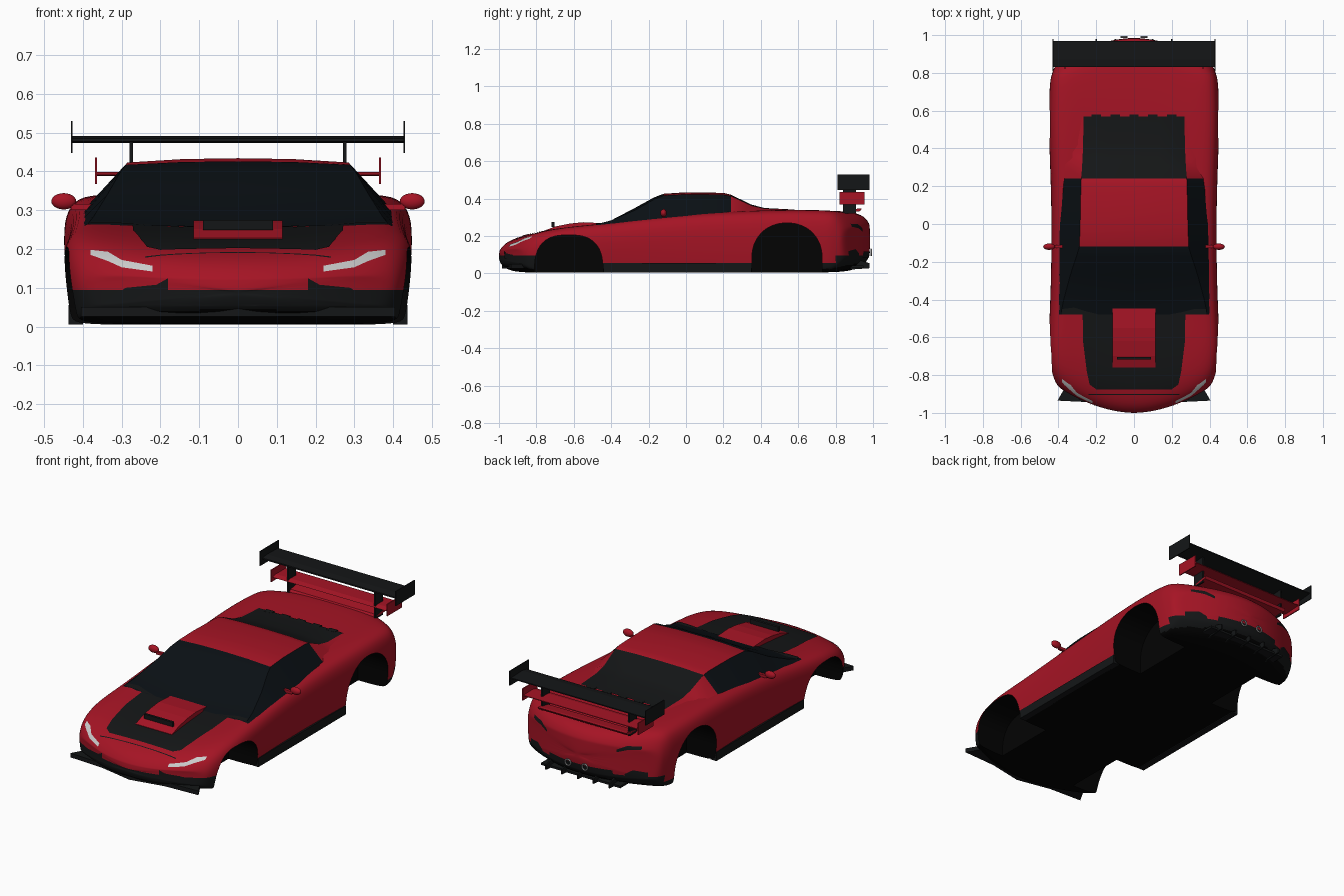
import bpy, bmesh, math
from mathutils import Vector
from mathutils.bvhtree import BVHTree

if "Cube" in bpy.data.objects:
    bpy.data.objects.remove(bpy.data.objects["Cube"])


def material(name, rgb, rough):
    m = bpy.data.materials.new(name)
    m.use_nodes = True
    m.diffuse_color = (*rgb, 1)
    shader = m.node_tree.nodes["Principled BSDF"]
    shader.inputs["Base Color"].default_value = (*rgb, 1)
    shader.inputs["Roughness"].default_value = rough
    return m


RED = material("red_paint", (0.38, 0.007, 0.018), 0.4)
BLACK = material("black_trim", (0.007, 0.008, 0.0085), 0.5)
UNDER = material("underbody_black", (0.001, 0.001, 0.001), 0.8)
GLASS = material("dark_glass", (0.003, 0.005, 0.007), 0.3)
WHITE = material("lamp_white", (0.95, 0.95, 0.95), 0.4)
STEEL = material("steel", (0.45, 0.45, 0.46), 0.4)


def make(name, verts, faces, *mats):
    me = bpy.data.meshes.new(name)
    me.from_pydata(verts, [], faces)
    ob = bpy.data.objects.new(name, me)
    bpy.context.collection.objects.link(ob)
    for m in mats:
        me.materials.append(m)
    bm = bmesh.new()
    bm.from_mesh(me)
    bmesh.ops.remove_doubles(bm, verts=bm.verts, dist=1e-5)
    bmesh.ops.recalc_face_normals(bm, faces=bm.faces)
    bm.to_mesh(me)
    bm.free()
    return ob


def smooth(ob, angle=35):
    bpy.ops.object.select_all(action='DESELECT')
    ob.select_set(True)
    bpy.context.view_layer.objects.active = ob
    bpy.ops.object.shade_smooth_by_angle(angle=math.radians(angle))


def prism(name, pts, axis, lo, hi, *mats):
    """Extrude a 2D outline along one axis."""
    def place(p, d):
        v = list(p)
        v.insert("xyz".index(axis), d)
        return v
    n = len(pts)
    verts = [place(p, d) for d in (lo, hi) for p in pts]
    faces = [range(n), range(n, 2 * n)]
    faces += [(i, (i + 1) % n, n + (i + 1) % n, n + i) for i in range(n)]
    return make(name, verts, faces, *mats)


def box(name, x, y, z, mat):
    return prism(name, [(x[0], z[0]), (x[1], z[0]), (x[1], z[1]), (x[0], z[1])],
                 "y", y[0], y[1], mat)


def loft(rings, closed):
    n = len(rings[0])
    cols = n if closed else n - 1
    faces = [(r * n + i, r * n + (i + 1) % n, (r + 1) * n + (i + 1) % n, (r + 1) * n + i)
             for r in range(len(rings) - 1) for i in range(cols)]
    return [p for ring in rings for p in ring], faces


# Body shell: station, half width, floor, shoulder height, centre height
stations = [
    (-1.0, .4, .05, .135, .125), (-.97, .42, .02, .177, .165), (-.9, .437, .006, .211, .195),
    (-.8, .447, .005, .232, .22), (-.63, .453, .005, .252, .24), (-.45, .445, .005, .267, .25),
    (-.2, .437, .005, .3, .28), (.1, .437, .005, .325, .31), (.35, .446, .005, .336, .332),
    (.55, .453, .005, .34, .337), (.8, .447, .005, .338, .336), (.9, .44, .015, .326, .328),
    (.96, .43, .045, .295, .305), (.985, .42, .075, .25, .265)]
section = [(.5, 0), (.93, 0), (.965, .06), (.98, .2), (1, .5), (1, .74), (.965, .93), (.86, 1.01)]


def body_ring(t, w, zb, zs, zt, scale=1):
    half = [(w * a, zb + (zs - zb) * b) for a, b in section]
    half += [(.6 * w, (zs + zt) / 2), (.3 * w, zt)]
    ring = [(0, zb)] + half + [(0, zt)] + [(-x, z) for x, z in reversed(half)]
    mid = (zb + zt) / 2
    # Bow the nose and tail back toward the corners
    bow = .15 * max(0, min(1, (-.6 - t) / .4)) - .15 * max(0, min(1, (t - .7) / .27))
    return [(x * scale, t + bow * (x * scale / .42) ** 2, mid + (z - mid) * scale)
            for x, z in ring]


caps = (0, .3, .6, .9)
rings = [body_ring(*stations[0], s) for s in caps]
rings += [body_ring(*s) for s in stations]
rings += [body_ring(*stations[-1], s) for s in reversed(caps)]
body = make("body_shell", *loft(rings, True), RED, BLACK, UNDER)
bpy.context.view_layer.objects.active = body
body.modifiers.new("smooth", 'SUBSURF').levels = 2
bpy.ops.object.modifier_apply(modifier="smooth")

# Wheel arch openings: y centre, z centre, half width, height, squareness
arches = [(-.627, .01, .183, .196, 2.7), (.54, .08, .188, .19, 2.15)]


def curve(v, power):
    return math.copysign(abs(v) ** (2 / power), v)


for yc, zc, r, h, n in arches:
    turns = [a * math.pi / 32 for a in range(33)]
    outline = [(yc + r * curve(math.cos(a), n), zc + h * curve(math.sin(a), n)) for a in turns]
    outline += [(yc - r, -.1), (yc + r, -.1)]
    for side in (-1, 1):
        cutter = prism("arch_cutter", outline, "x", side * .25, side * .6)
        cutter.hide_render = True
        bpy.context.view_layer.objects.active = body
        cut = body.modifiers.new("arch", 'BOOLEAN')
        cut.operation = 'DIFFERENCE'
        cut.solver = 'EXACT'
        cut.object = cutter
        bpy.ops.object.modifier_apply(modifier="arch")
        bpy.data.objects.remove(cutter)


def in_well(c, normal):
    inside = any((abs(c.y - yc) / r) ** n + (max(0, c.z - zc) / h) ** n < 1.05
                 for yc, zc, r, h, n in arches)
    return inside and c.z < .275 and (abs(normal.x) < .5 or abs(c.x) < .3)


# Black floor, bumpers and wheel wells
bm = bmesh.new()
bm.from_mesh(body.data)
for z in (.055, .095):
    bmesh.ops.bisect_plane(bm, geom=bm.verts[:] + bm.edges[:] + bm.faces[:],
                           plane_co=(0, 0, z), plane_no=(0, 0, 1))
for f in bm.faces:
    c = f.calc_center_median()
    low = c.z < .055 or (c.z < .095 and (c.y < -.8 or c.y > .8))
    dark = in_well(c, f.normal) or (low and f.normal.z < -.7)
    f.material_index = 2 if dark else int(low)
bm.to_mesh(body.data)
bm.free()
smooth(body, 40)
tree = BVHTree.FromObject(body, bpy.context.evaluated_depsgraph_get())


def drape(name, rows, direction, mat, cols=12, steps=4, lift=.003):
    """Lay a strip, given as pairs of end points, onto the body."""
    d = Vector(direction)
    pairs = [(Vector(a), Vector(b)) for a, b in rows]
    fine = [tuple(p.lerp(q, k / steps) for p, q in zip(r0, r1))
            for r0, r1 in zip(pairs, pairs[1:]) for k in range(steps)] + [pairs[-1]]
    grid = []
    for a, b in fine:
        points = [a.lerp(b, i / cols) for i in range(cols + 1)]
        grid.append([(tree.ray_cast(p, d)[0] or p) - d * lift for p in points])
    smooth(make(name, *loft(grid, False), mat))


# Cabin: station, centre height, roof edge x, roof edge height
cabin = [
    (-.48, .258, .388, .263), (-.4, .284, .372, .284), (-.27, .352, .337, .34),
    (-.17, .407, .304, .397), (-.12, .426, .289, .417), (0, .434, .285, .423),
    (.2, .431, .281, .421), (.24, .421, .279, .414), (.35, .368, .272, .363),
    (.42, .35, .27, .347), (.57, .342, .266, .341)]
rings = []
for y, h, e, ze in cabin:
    belt = min(.256 + .09 * (y + .48), .296)
    half = [(.402, belt), (e, ze), (e * .5, ze + .8 * (h - ze))]
    rings.append([(x, y, z) for x, z in half + [(0, h)] + [(-x, z) for x, z in half[::-1]]])
cab = make("cabin", *loft(rings, False), RED, GLASS, BLACK)
for f in cab.data.polygons:
    c = f.center
    edge = abs(c.x) > .31 or (c.y > -.13 and abs(c.x) > .24)
    if c.y < -.12 or (edge and c.y < .24):
        f.material_index = 1
    elif c.y > .24 and not edge:
        f.material_index = 2
smooth(cab, 25)
for i in range(5):
    x = -.2 + .1 * i
    box("rear_window_tab", (x - .025, x + .025), (.55, .58), (.336, .343), BLACK)
drape("cowl_strip", [((-.38, y, 1), (.38, y, 1)) for y in (-.48, -.43)], (0, 0, -1), BLACK, lift=.006)

# Bonnet panel, scoop and slot
drape("bonnet_panel", [((-w, y, 1), (w, y, 1)) for w, y in
      ((.2, -.875), (.235, -.85), (.25, -.78), (.27, -.62), (.272, -.45))], (0, 0, -1), BLACK)
prism("bonnet_scoop", [(-.76, .228), (-.7, .251), (-.62, .267), (-.55, .274), (-.43, .268),
      (-.43, .23), (-.76, .2)], "x", -.115, .115, RED)
box("scoop_slot", (-.09, .09), (-.718, -.704), (.249, .275), BLACK)
drape("nose_seam", [((-.24, y, 1), (.24, y, 1)) for y in (-.905, -.9)], (0, 0, -1), BLACK, lift=.001)

for s in (-1, 1):
    # Headlights, corner intakes and tail slits
    drape("headlight", [((s * x, -2, a), (s * x, -2, b)) for x, a, b in
          ((.22, .142, .157), (.3, .153, .172), (.335, .169, .193), (.38, .185, .198))],
          (0, 1, 0), WHITE, cols=3)
    drape("corner_intake", [((s * x, -2, .08), (s * x, -2, z)) for x, z in
          ((.18, .125), (.21, .108), (.29, .1), (.31, .085))], (0, 1, 0), BLACK, cols=3)
    drape("tail_slit", [((s * x, 2, a), (s * x, 2, b)) for x, a, b in
          ((.22, .225, .24), (.27, .242, .264), (.34, .25, .266))], (0, -1, 0), BLACK, cols=3)
    drape("rear_corner_vent", [((s * x, 2, .085), (s * x, 2, z)) for x, z in
          ((.26, .105), (.3, .13), (.37, .12))], (0, -1, 0), BLACK, cols=3)
    # Side skirts
    box("side_skirt", (s * .4, s * .437), (-.44, .35), (.006, .056), BLACK)
    # Mirrors
    bpy.ops.mesh.primitive_uv_sphere_add(segments=20, ring_count=12, location=(s * .449, -.12, .323))
    mirror = bpy.context.object
    mirror.name = "door_mirror"
    mirror.scale = (.032, .017, .021)
    mirror.data.materials.append(RED)
    bpy.ops.object.shade_smooth()
    box("mirror_stalk", (s * .37, s * .43), (-.128, -.112), (.3, .316), RED)
    # Wing end plates and struts
    box("upper_end_plate", (s * .426, s * .431), (.81, .98), (.447, .53), BLACK)
    box("lower_end_plate", (s * .363, s * .369), (.82, .955), (.368, .436), RED)
    box("wing_strut", (s * .27, s * .28), (.84, .91), (.32, .485), BLACK)
    # Exhaust tips
    bpy.ops.mesh.primitive_torus_add(location=(s * .053, .99, .113), rotation=(math.pi / 2, 0, 0),
                                     major_radius=.017, minor_radius=.004,
                                     major_segments=20, minor_segments=8)
    tip = bpy.context.object
    tip.name = "exhaust_tip"
    tip.data.materials.append(STEEL)
    bpy.ops.object.shade_smooth()

# Rear wing blades and tail lip
prism("upper_wing", [(.83, .477), (.86, .473), (.97, .482), (.97, .488), (.87, .491), (.83, .485)],
      "x", -.428, .428, BLACK)
prism("lower_wing", [(.83, .391), (.86, .388), (.95, .394), (.95, .398), (.86, .399)],
      "x", -.365, .365, RED)
prism("tail_lip", [(.85, .325), (.93, .333), (.94, .347), (.925, .348), (.86, .337)],
      "x", -.28, .28, RED)

# Front splitter
edge = [(.2, -.945), (.405, -.935), (.365, -.865)]
prism("front_splitter", [(0, -.985)] + edge + [(-x, y) for x, y in reversed(edge)],
      "z", .026, .05, BLACK)

# Rear valance, diffuser and fins
drape("rear_valance", [((x, 2, .085), (x, 2, .118)) for x in (-.2, -.1, 0, .1, .2)],
      (0, -1, 0), BLACK, cols=4)
box("diffuser", (-.25, .25), (.82, .95), (.03, .042), BLACK)
for i in range(5):
    x = -.2 + .1 * i
    prism("diffuser_fin", [(.84, .018), (.98, .028), (.98, .055), (.9, .08)],
          "x", x - .004, x + .004, BLACK)
